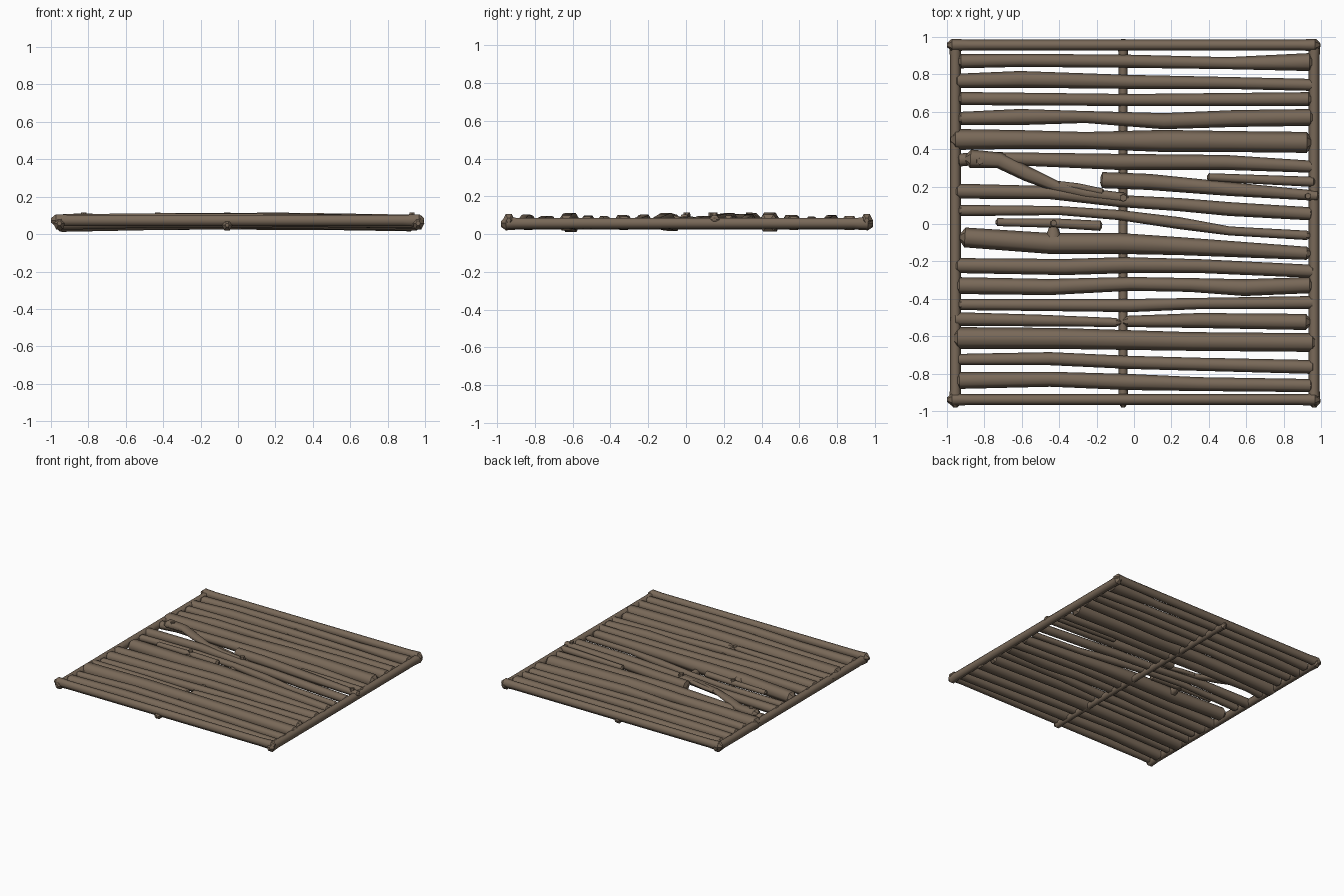
import bpy, bmesh, math
from mathutils import Vector

if "Cube" in bpy.data.objects:
    bpy.data.objects.remove(bpy.data.objects["Cube"])

bark = bpy.data.materials.new("weathered brown wood")
bark.diffuse_color = (0.19, 0.14, 0.098, 1)
bark.use_nodes = True
bark.node_tree.nodes["Principled BSDF"].inputs["Base Color"].default_value = bark.diffuse_color


def finish(name, bm):
    bmesh.ops.recalc_face_normals(bm, faces=bm.faces)
    me = bpy.data.meshes.new(name)
    bm.to_mesh(me)
    bm.free()
    me.materials.append(bark)
    ob = bpy.data.objects.new(name, me)
    bpy.context.collection.objects.link(ob)
    return ob


def log(name, pts, z=None, flat=0.92, tip=2.6):
    """Six-sided log swept through (x, y, radius) points in hundredths, with blunt pointed ends."""
    P = [Vector((x, y, 0)) / 100 for x, y, r in pts]
    R = [r / 100 for x, y, r in pts]
    for i, p in enumerate(P):
        # logs sag a little towards the side rails
        p.z = z if z is not None else 0.069 - 0.011 * min(1, abs(p.x)) ** 2
    # add a narrow ring at each end
    d0, d1 = (P[1] - P[0]).normalized(), (P[-1] - P[-2]).normalized()
    t = tip / 100
    P = [P[0], P[0] + d0 * t] + P[1:-1] + [P[-1] - d1 * t, P[-1]]
    R = [R[0] * 0.35] + R + [R[-1] * 0.35]
    bm = bmesh.new()
    rings = []
    for i, p in enumerate(P):
        d = P[min(i + 1, len(P) - 1)] - P[max(i - 1, 0)]
        d.z = 0
        side = Vector((-d.y, d.x, 0)).normalized()
        rings.append([bm.verts.new(p + side * R[i] * math.cos(a) + Vector((0, 0, R[i] * flat * math.sin(a))))
                      for a in (k * math.pi / 3 for k in range(6))])
    for a, b in zip(rings, rings[1:]):
        for k in range(6):
            f = bm.faces.new((a[k], a[(k + 1) % 6], b[(k + 1) % 6], b[k]))
            f.smooth = a is not rings[0] and b is not rings[-1]
    bm.faces.new(rings[0])
    bm.faces.new(rings[-1])
    return finish(name, bm)


def peg(name, x, y, z0, z1, r=0.021):
    bm = bmesh.new()
    bmesh.ops.create_cone(bm, cap_ends=True, segments=6, radius1=r, radius2=r * 0.85, depth=z1 - z0)
    bmesh.ops.translate(bm, verts=bm.verts, vec=(x, y, (z0 + z1) / 2))
    finish(name, bm)


# frame: three rails underneath, two cross logs at the ends
for name, x, z, r in (("left_rail", -95.5, .058, 3.1), ("middle_rail", -5.8, .048, 2.6), ("right_rail", 96.3, .058, 3.1)):
    log(name, [(x, -98, r + .3), (x, -88, r - .2), (x, 0, r - .2), (x, 89, r - .2), (x, 99, r + .3)], z, 1.1)
for name, y in (("back_cross_log", 95.7), ("front_cross_log", -93.9)):
    log(name, [(-100, y, 3.3), (-88, y, 2.9), (0, y, 2.9), (88, y, 2.9), (99.5, y, 3.3)], .073, 1.15)

# deck logs, back to front
log("deck_log_1", [(-95, 87, 3.8), (-61, 87.5, 3.5), (-2, 87, 3.5), (50, 86, 3.2), (96.5, 86.6, 4.8)])
log("deck_log_2", [(-97, 76.5, 3.8), (-61, 77.3, 4.5), (-2, 76, 3.7), (51, 75.4, 3.2), (98, 74.3, 3.2)])
log("deck_log_3", [(-95, 67.1, 3.5), (-2, 66.3, 3.2), (96, 66.8, 3.7)])
log("deck_log_4", [(-95, 56.4, 3.5), (-61, 57.2, 4.3), (-26, 57.2, 3.2), (16, 55, 4.3), (54, 56.4, 4.5), (97, 57, 4.5)])
log("deck_log_5", [(-98, 45.2, 5.6), (-61, 45.2, 5), (-26, 44.7, 4.5), (16, 44.4, 5.9), (51, 44.1, 5.6), (95, 43.6, 5.6)])
log("deck_log_6", [(-96, 34, 3.5), (-80, 35.3, 3.2), (-8, 33.2, 4.3), (49, 32.9, 4), (98, 30.5, 3.2)])
log("deck_log_7", [(-97, 17.6, 4), (-45, 16.8, 3.5), (-8, 12.3, 3.2), (24, 10.4, 3.5), (51, 8, 3.7), (97, 5.3, 3.5)])
log("deck_log_8", [(-95, 7.2, 3), (-40, 7.2, 2.4), (-8, 4.8, 2.7), (24, .5, 3.2), (51, -3.7, 2.4), (95, -6.2, 2.5)])
log("deck_log_9", [(-93, -7, 5.3), (-45, -10.4, 5.6), (-8, -10.4, 5.6), (24, -11.8, 4.8), (95, -15.8, 3.5)])
log("deck_log_10", [(-97, -22.2, 4), (-37, -23, 4.3), (-5, -22, 4.3), (35, -22.5, 3.7), (98, -25.4, 3.5)])
log("deck_log_11", [(-96, -32.9, 4.5), (-45, -33.7, 4.3), (-2, -32, 3.7), (30, -32.6, 3.7), (59, -34, 4.5), (96.5, -32.6, 4.3)])
log("deck_log_12", [(-95, -43, 3), (-50, -43.3, 3.2), (-2, -43.6, 3.5), (35, -42.5, 3), (98, -42, 3.5)])
log("deck_log_13_left", [(-98, -50.8, 3.7), (-50, -51.6, 3.1), (-7, -52.7, 2.4)])
log("deck_log_13_right", [(-6, -52.1, 3), (35, -51.6, 4), (94.5, -52.4, 4.3)])
log("deck_log_14", [(-97, -61, 5.9), (-40, -61.2, 5.6), (30, -62.8, 5), (98, -63.4, 5)])
log("deck_log_15", [(-97, -72.5, 3), (-45, -72, 3.5), (-2, -74, 3.5), (35, -75, 3.5), (98, -76.5, 3.7)])
log("deck_log_16", [(-96, -83.7, 4.5), (-45, -83, 4), (-2, -84.5, 4.3), (35, -85.6, 3.7), (97, -86.4, 3.5)])

# patch branches pegged over the gap
log("forked_branch", [(-90, 35, 5), (-72, 34, 4.3), (-57, 26.7, 4), (-42, 20.3, 3), (-26, 16.6, 2.7), (-3, 13.8, 2.6)], .085, .6)
log("forked_branch_twig", [(-41, 21.5, 1.6), (-30, 20, 1.8), (-16, 17, 1.8)], .085, .9, 1)
log("patch_branch", [(-18, 23.5, 4.3), (8, 22.5, 4.3), (51, 18.7, 3.7), (99, 15, 2.7)], .078, .9, 1)
log("patch_stick", [(39, 25, 2.2), (97, 22.5, 2.7)], .075, 1, 1)
log("short_stick", [(-74, 1, 2.1), (-43, .5, 2.5), (-17, -1, 2.7)], .083, .9, 1)
log("log_knot", [(-43, -10, 4.6), (-43, -5, 3.6), (-43, 0, 2.2)], .072, .8, 1)

# pegs
for i, (x, y, r) in enumerate(((-.825, .335, .021), (-.057, .14, .023), (.93, .15, .019), (-.43, .005, .02))):
    peg("peg_%d" % (i + 1), x, y, .06, .116, r)
